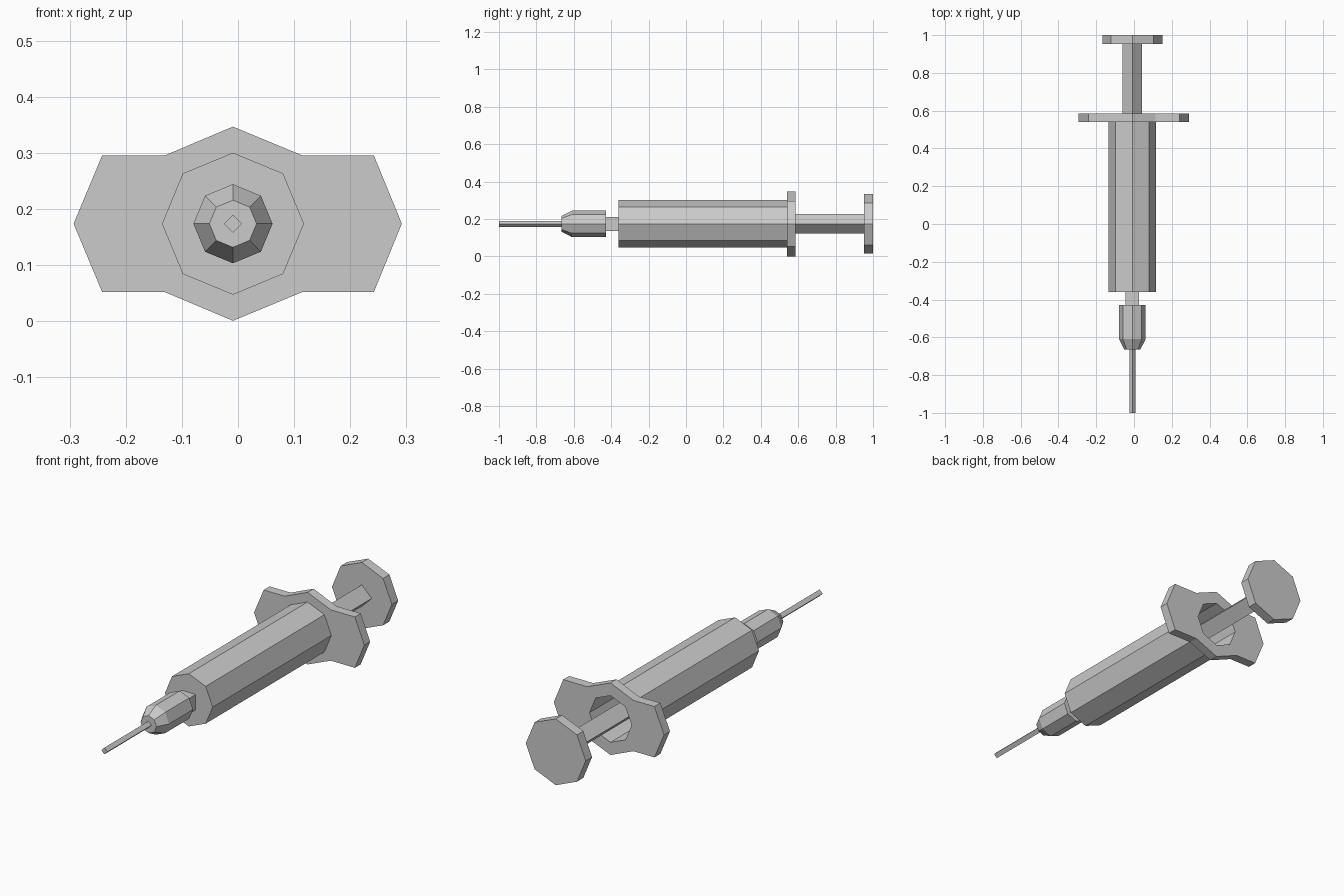
import bpy, bmesh
from math import sin, cos, tau

if "Cube" in bpy.data.objects:
    bpy.data.objects.remove(bpy.data.objects["Cube"])

CX, CZ = -0.009, 0.174          # long axis of the syringe


def finish(name, bm):
    bmesh.ops.recalc_face_normals(bm, faces=bm.faces[:])
    me = bpy.data.meshes.new(name)
    bm.to_mesh(me)
    bm.free()
    ob = bpy.data.objects.new(name, me)
    bpy.context.collection.objects.link(ob)
    return ob


def ring_points(r, n, turn=0.0):
    return [(CX + r * cos(tau * (i + turn) / n), CZ + r * sin(tau * (i + turn) / n))
            for i in range(n)]


def turned(name, profile, sides=8, turn=0.0):
    """Faceted solid around the long axis from (radius, y) rings, capped at both ends."""
    bm = bmesh.new()
    rings = [[bm.verts.new((x, y, z)) for x, z in ring_points(r, sides, turn)]
             for r, y in profile]
    for a, b in zip(rings, rings[1:]):
        for i in range(sides):
            j = (i + 1) % sides
            bm.faces.new((a[i], a[j], b[j], b[i]))
    bm.faces.new(rings[0])
    bm.faces.new(rings[-1])
    return finish(name, bm)


# Needle, hub and nozzle
turned("needle", [(0.016, -1.0), (0.016, -0.65)], 4)
turned("needle_hub", [(0.042, -0.665), (0.0705, -0.61), (0.0705, -0.428)])
turned("nozzle", [(0.052, -0.44), (0.052, -0.35)], 4, 0.5)

# Hollow barrel, open at the back
turned("barrel", [(0.1265, -0.36), (0.1265, 0.545), (0.112, 0.545), (0.112, -0.345)])

# Plunger
turned("plunger_rod", [(0.052, -0.3), (0.052, 0.955)], 4)
turned("plunger_cap", [(0.159, 0.952), (0.159, 1.0)])

# Finger flange: winged outline with an octagonal hole, thickened
upper = [(-0.293, 0), (-0.242, 0.122), (-0.13, 0.122), (CX, 0.173),
         (0.114, 0.122), (0.242, 0.122), (0.292, 0)]
outline = upper + [(x, -z) for x, z in upper[-2:0:-1]]
bm = bmesh.new()
for loop in ([(x, CZ + z) for x, z in outline], ring_points(0.112, 8)):
    vs = [bm.verts.new((x, 0.5625, z)) for x, z in loop]
    for i, v in enumerate(vs):
        bm.edges.new((v, vs[(i + 1) % len(vs)]))
bmesh.ops.triangle_fill(bm, edges=bm.edges[:], use_beauty=True, normal=(0, -1, 0))
flange = finish("finger_flange", bm)
solid = flange.modifiers.new("thickness", 'SOLIDIFY')
solid.thickness = 0.045
solid.offset = 0
